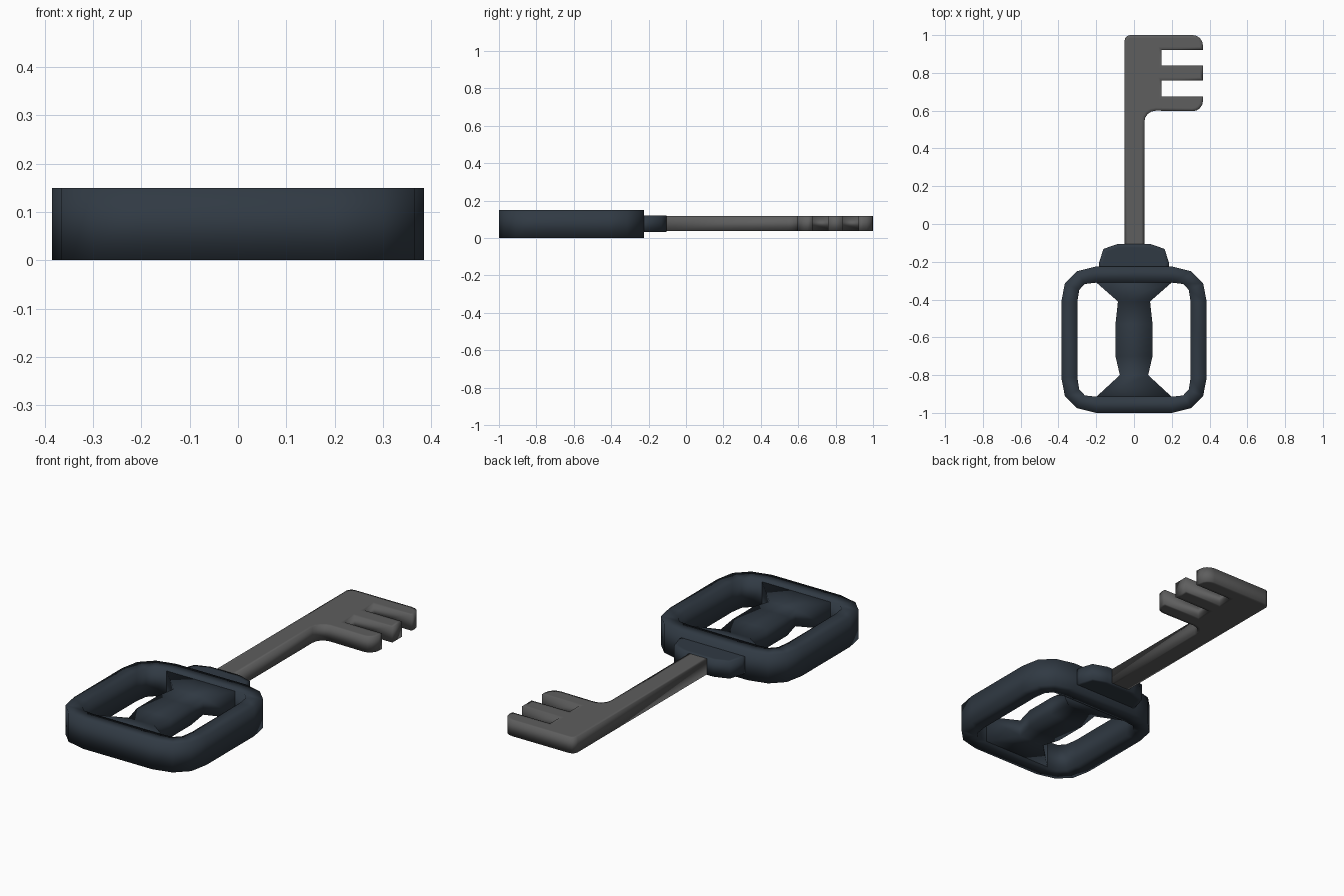
import bpy, bmesh, math

if "Cube" in bpy.data.objects:
    bpy.data.objects.remove(bpy.data.objects["Cube"])


def material(name, rgb):
    m = bpy.data.materials.new(name)
    m.diffuse_color = (*rgb, 1)
    m.use_nodes = True
    m.node_tree.nodes["Principled BSDF"].inputs["Base Color"].default_value = m.diffuse_color
    return m


NAVY = material("dark navy plastic", (0.030, 0.042, 0.057))
STEEL = material("grey steel", (0.112, 0.112, 0.112))


def finish(bm, name, mat):
    bmesh.ops.recalc_face_normals(bm, faces=bm.faces)
    for f in bm.faces:
        f.smooth = True
    me = bpy.data.meshes.new(name)
    bm.to_mesh(me)
    bm.free()
    me.materials.append(mat)
    bpy.context.collection.objects.link(bpy.data.objects.new(name, me))


def loft(name, loops, mat, closed=False):
    """Skin a list of equal vertex loops; join the last to the first or cap."""
    bm = bmesh.new()
    rows = [[bm.verts.new(p) for p in loop] for loop in loops]
    n = len(rows[0])
    for i in range(len(rows) - (0 if closed else 1)):
        a, b = rows[i], rows[(i + 1) % len(rows)]
        for k in range(n):
            j = (k + 1) % n
            bm.faces.new((a[k], a[j], b[j], b[k]))
    if not closed:
        bm.faces.new(rows[0])
        bm.faces.new(rows[-1])
    finish(bm, name, mat)


def plate(name, outline, z0, z1, mat, inset):
    """Extruded outline with softly shaded rims."""
    bm = bmesh.new()
    lo = [bm.verts.new((x, y, z0)) for x, y in outline]
    hi = [bm.verts.new((x, y, z1)) for x, y in outline]
    caps = [bm.faces.new(lo), bm.faces.new(hi)]
    n = len(outline)
    for k in range(n):
        j = (k + 1) % n
        bm.faces.new((lo[k], lo[j], hi[j], hi[k]))
    bmesh.ops.recalc_face_normals(bm, faces=bm.faces)
    for c in caps:
        bmesh.ops.inset_region(bm, faces=[c], thickness=inset, use_even_offset=True)
    finish(bm, name, mat)


def arc(cx, cy, r, a0, a1, n=4):
    return [(cx + r * math.cos(math.radians(a0 + (a1 - a0) * i / n)),
             cy + r * math.sin(math.radians(a0 + (a1 - a0) * i / n)))
            for i in range(n + 1)]


# handle ring: one quarter mirrored around the bow centre
CY = -0.6125
outer = [(0.20, 0.3875), (0.302, 0.362), (0.366, 0.298), (0.385, 0.20)]
inner = [(0.20, 0.302), (0.26, 0.295), (0.29, 0.264), (0.30, 0.20)]


def around(q):
    r = q[::-1]
    half = r + [(-x, y) for x, y in q]
    return half + [(-x, -y) for x, y in half]


o, i = around(outer), around(inner)
loft("handle_ring",
     [[(a[0], CY + a[1], 0), (a[0], CY + a[1], 0.15),
       (b[0], CY + b[1], 0.15), (b[0], CY + b[1], 0)] for a, b in zip(o, i)],
     NAVY, closed=True)

# centre grip with flared ends
sections = [(-0.305, 0.205, 0.073), (-0.41, 0.085, 0.045), (-0.53, 0.098, 0.05),
            (-0.70, 0.098, 0.05), (-0.80, 0.075, 0.045), (-0.92, 0.205, 0.073)]
loft("handle_grip",
     [[(-w, y, 0.075 - h), (w, y, 0.075 - h), (w, y, 0.075 + h), (-w, y, 0.075 + h)]
      for y, w, h in sections], NAVY)

# collar between handle and shaft
side = [(0.185, -0.24), (0.185, -0.205), (0.162, -0.132), (0.085, -0.105)]
plate("collar", side + [(-x, y) for x, y in side[::-1]], 0.033, 0.12, NAVY, 0.02)

# shaft and toothed bit in one outline
XE, XG = 0.365, 0.145
blade = [(-0.05, -0.13), (0.055, -0.13)]
blade += arc(0.115, 0.54, 0.06, 180, 90)
blade += arc(XE - 0.055, 0.652, 0.055, -90, 0)
blade += [(XE, 0.675), (XG, 0.675), (XG, 0.76), (XE, 0.76),
          (XE, 0.84), (XG, 0.84), (XG, 0.922), (XE, 0.922)]
blade += arc(XE - 0.055, 0.945, 0.055, 0, 90)
blade += arc(-0.02, 0.97, 0.03, 90, 180, 3)
plate("blade", blade, 0.037, 0.118, STEEL, 0.016)
